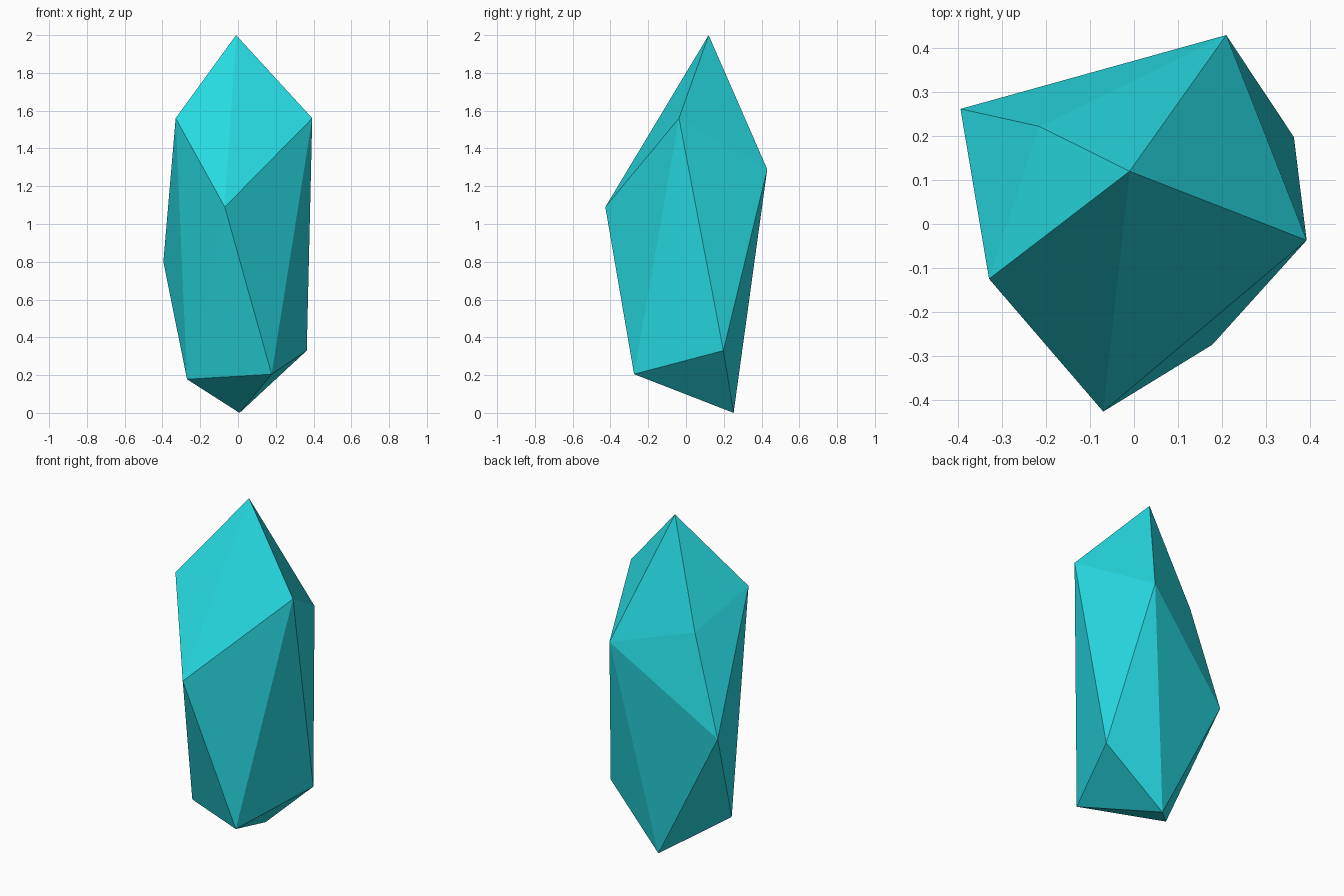
import bpy, bmesh

if "Cube" in bpy.data.objects:
    bpy.data.objects.remove(bpy.data.objects["Cube"])

# Crystal corner points: tip, upper girdle, lower girdle, foot
tip = [(-0.01, 0.12, 2.0)]
upper = [(0.21, 0.43, 1.29), (0.393, -0.037, 1.56), (-0.07, -0.427, 1.09),
         (-0.33, -0.125, 1.56), (-0.215, 0.222, 1.38)]
lower = [(0.364, 0.198, 0.33), (0.178, -0.275, 0.205),
         (-0.27, -0.05, 0.178), (-0.395, 0.262, 0.80)]
foot = [(0.008, 0.252, 0.0)]

# Flat facets wrapped around the points
bm = bmesh.new()
for p in tip + upper + lower + foot:
    bm.verts.new(p)
bmesh.ops.convex_hull(bm, input=bm.verts[:])
bmesh.ops.recalc_face_normals(bm, faces=bm.faces[:])

mesh = bpy.data.meshes.new("crystal")
bm.to_mesh(mesh)
bm.free()
crystal = bpy.data.objects.new("crystal", mesh)
bpy.context.collection.objects.link(crystal)

# Turquoise colour
mat = bpy.data.materials.new("turquoise")
mat.diffuse_color = (0.02, 0.70, 0.76, 1)
mat.use_nodes = True
mat.node_tree.nodes["Principled BSDF"].inputs["Base Color"].default_value = mat.diffuse_color
mesh.materials.append(mat)
